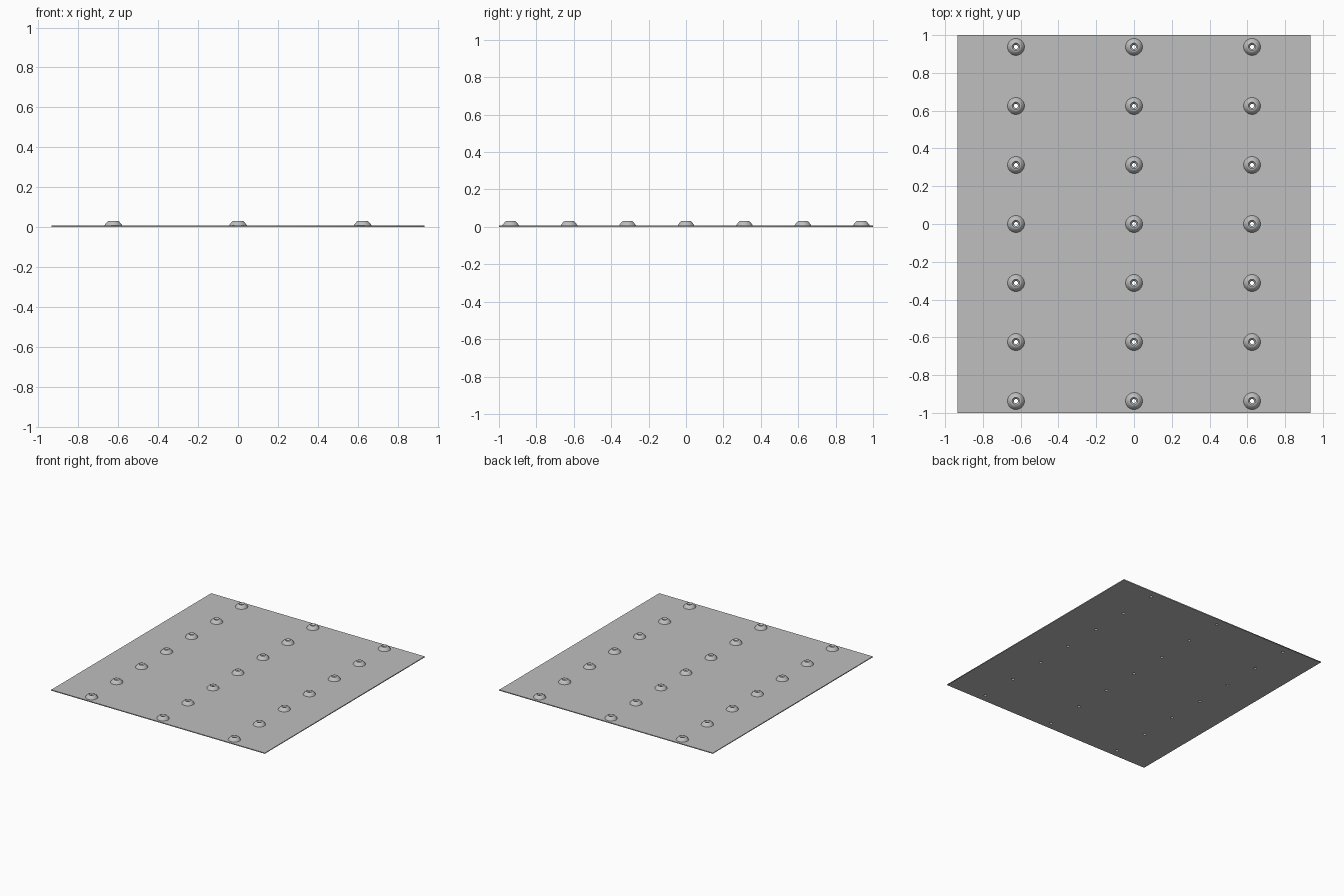
import bpy
import bmesh
import math

cube = bpy.data.objects.get("Cube")
if cube:
    bpy.data.objects.remove(cube, do_unlink=True)

HALF_X, HALF_Y = 0.935, 1.0
THICK = 0.007
HOLE = 0.011
SIDES = 32
COLUMNS = [i * 0.625 for i in (-1, 0, 1)]
ROWS = [j * 0.3125 for j in range(-3, 4)]


def material(name, rgb):
    mat = bpy.data.materials.new(name)
    mat.use_nodes = True
    mat.diffuse_color = (*rgb, 1)
    mat.node_tree.nodes["Principled BSDF"].inputs["Base Color"].default_value = (*rgb, 1)
    return mat


def ring(r, z=0):
    steps = [2 * math.pi * k / SIDES for k in range(SIDES)]
    return [(r * math.cos(a), r * math.sin(a), z) for a in steps]


def add_loop(curve, points):
    spline = curve.splines.new("POLY")
    spline.points.add(len(points) - 1)
    for point, co in zip(spline.points, points):
        point.co = (*co, 1)
    spline.use_cyclic_u = True


grey = material("grey", (0.52, 0.52, 0.52))

# Thin sheet, pierced under every stud
outline = bpy.data.curves.new("sheet_outline", "CURVE")
outline.dimensions = "2D"
outline.fill_mode = "BOTH"
outline.extrude = THICK / 2
add_loop(outline, [(sx * HALF_X, sy * HALF_Y, 0)
                   for sx, sy in ((-1, -1), (1, -1), (1, 1), (-1, 1))])
for x in COLUMNS:
    for y in ROWS:
        add_loop(outline, [(x + px, y + py, 0) for px, py, _ in ring(HOLE)])
outline.materials.append(grey)
sheet = bpy.data.objects.new("base_sheet", outline)
sheet.location.z = THICK / 2
bpy.context.collection.objects.link(sheet)
bpy.context.view_layer.objects.active = sheet
sheet.select_set(True)
bpy.ops.object.convert(target="MESH")

# Domed stud with a countersunk hole, turned from a profile of radius and height
profile = [(0.045, THICK), (0.043, 0.011), (0.036, 0.02), (0.028, 0.029), (0.024, 0.031),
           (0.02, 0.031), (HOLE, 0.022), (HOLE, THICK)]
bm = bmesh.new()
rings = [[bm.verts.new(co) for co in ring(r, z)] for r, z in profile]
for low, high in zip(rings, rings[1:]):
    for k in range(SIDES):
        n = (k + 1) % SIDES
        bm.faces.new((low[k], low[n], high[n], high[k]))
stud_mesh = bpy.data.meshes.new("stud")
bm.to_mesh(stud_mesh)
bm.free()
stud_mesh.materials.append(grey)

# Studs in three columns of seven
bpy.ops.object.select_all(action="DESELECT")
for c, x in enumerate(COLUMNS):
    for r, y in enumerate(ROWS):
        stud = bpy.data.objects.new(f"stud_{c + 1}_{r + 1}", stud_mesh)
        stud.location = (x, y, 0)
        bpy.context.collection.objects.link(stud)
stud.select_set(True)
bpy.context.view_layer.objects.active = stud
stud_mesh.shade_smooth()
stud_mesh.set_sharp_from_angle(angle=math.radians(30))
